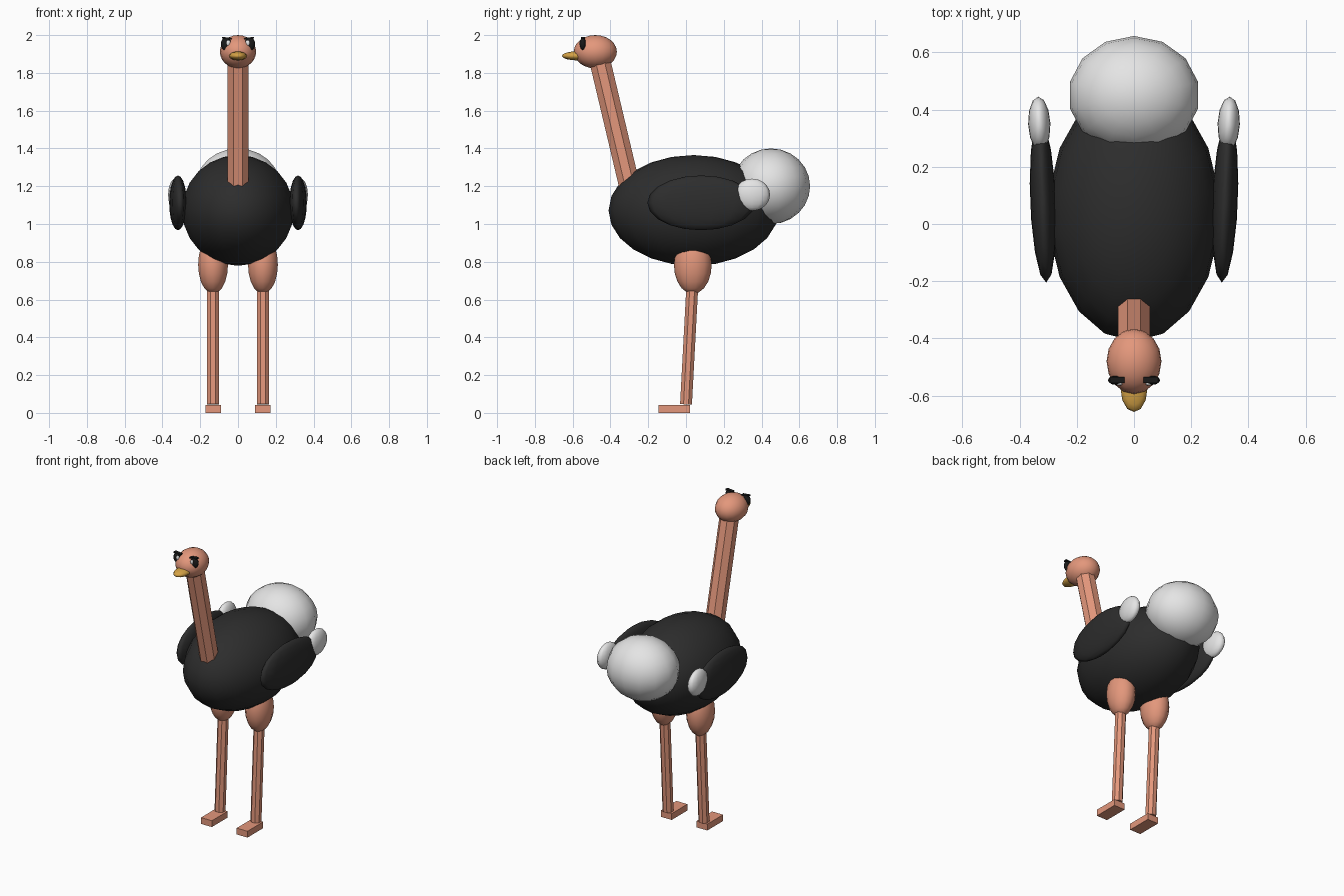
import bpy, bmesh, math
from mathutils import Matrix, Vector

if "Cube" in bpy.data.objects:
    bpy.data.objects.remove(bpy.data.objects["Cube"])


def mat(name, rgb):
    m = bpy.data.materials.new(name)
    m.diffuse_color = (*rgb, 1)
    m.use_nodes = True
    m.node_tree.nodes["Principled BSDF"].inputs["Base Color"].default_value = m.diffuse_color
    return m


SKIN = mat("pink skin", (0.77, 0.31, 0.20))
BLACK = mat("black feathers", (0.026, 0.026, 0.026))
WHITE = mat("white feathers", (0.78, 0.78, 0.78))
BEAK = mat("yellow beak", (0.66, 0.36, 0.06))
EYE = mat("eye black", (0.01, 0.01, 0.01))


def finish(name, bm, m, smooth):
    for f in bm.faces:
        f.smooth = smooth
    me = bpy.data.meshes.new(name)
    bm.to_mesh(me)
    bm.free()
    me.materials.append(m)
    ob = bpy.data.objects.new(name, me)
    bpy.context.collection.objects.link(ob)
    return ob


def ellipsoid(name, c, r, m, seg=16, rings=12, yaw=0):
    bm = bmesh.new()
    bmesh.ops.create_uvsphere(bm, u_segments=seg, v_segments=rings, radius=1)
    bm.transform(Matrix.Translation(c) @ Matrix.Rotation(yaw, 4, 'Z') @ Matrix.Diagonal((*r, 1)))
    return finish(name, bm, m, True)


def rod(name, a, b, r, m, seg=8):
    # straight prism between two points, with a flat side facing front
    a, b = Vector(a), Vector(b)
    d = b - a
    bm = bmesh.new()
    bmesh.ops.create_cone(bm, cap_ends=True, segments=seg, radius1=r, radius2=r, depth=d.length)
    tilt = Matrix.Rotation(-math.atan2(d.y, d.z), 4, 'X')
    bm.transform(Matrix.Translation((a + b) / 2) @ tilt @ Matrix.Rotation(math.pi / seg, 4, 'Z'))
    return finish(name, bm, m, False)


def box(name, c, s, m, roll=0):
    bm = bmesh.new()
    bmesh.ops.create_cube(bm, size=1)
    bm.transform(Matrix.Translation(c) @ Matrix.Rotation(roll, 4, 'Y') @ Matrix.Diagonal((*s, 1)))
    return finish(name, bm, m, False)


# body, tail, neck, head
ellipsoid("body", (0, 0.04, 1.072), (0.30, 0.45, 0.293), BLACK, 18, 12)
ellipsoid("tail", (0, 0.45, 1.2), (0.23, 0.207, 0.2), WHITE, 14, 12)
rod("neck", (0, -0.275, 1.1), (0, -0.455, 1.86), 0.06, SKIN)
ellipsoid("head", (0, -0.48, 1.912), (0.096, 0.114, 0.088), SKIN, 16, 12)
ellipsoid("beak", (0, -0.575, 1.89), (0.047, 0.082, 0.024), BEAK, 12, 8)

for s, side in ((-1, "right"), (1, "left")):
    # wings with white tips
    ellipsoid(side + "_wing", (s * 0.318, 0.08, 1.112), (0.045, 0.285, 0.145), BLACK, 14, 10, -s * 0.04)
    ellipsoid(side + "_wing_tip", (s * 0.331, 0.35, 1.155), (0.039, 0.095, 0.085), WHITE, 12, 10, -s * 0.04)
    # legs
    ellipsoid(side + "_thigh", (s * 0.132, 0.036, 0.785), (0.081, 0.1, 0.155), SKIN, 14, 10)
    rod(side + "_shin", (s * 0.132, 0.0, 0.045), (s * 0.132, 0.036, 0.72), 0.034, SKIN)
    box(side + "_foot", (s * 0.131, -0.062, 0.021), (0.08, 0.165, 0.042), SKIN)
    # eyes and brows
    ellipsoid(side + "_eye", (s * 0.063, -0.546, 1.953), (0.028, 0.016, 0.035), EYE, 12, 8)
    ellipsoid(side + "_eye_glint", (s * 0.052, -0.558, 1.958), (0.012, 0.007, 0.015), WHITE, 10, 6)
    box(side + "_brow", (s * 0.059, -0.545, 1.984), (0.052, 0.022, 0.008), EYE, -s * 0.1)
